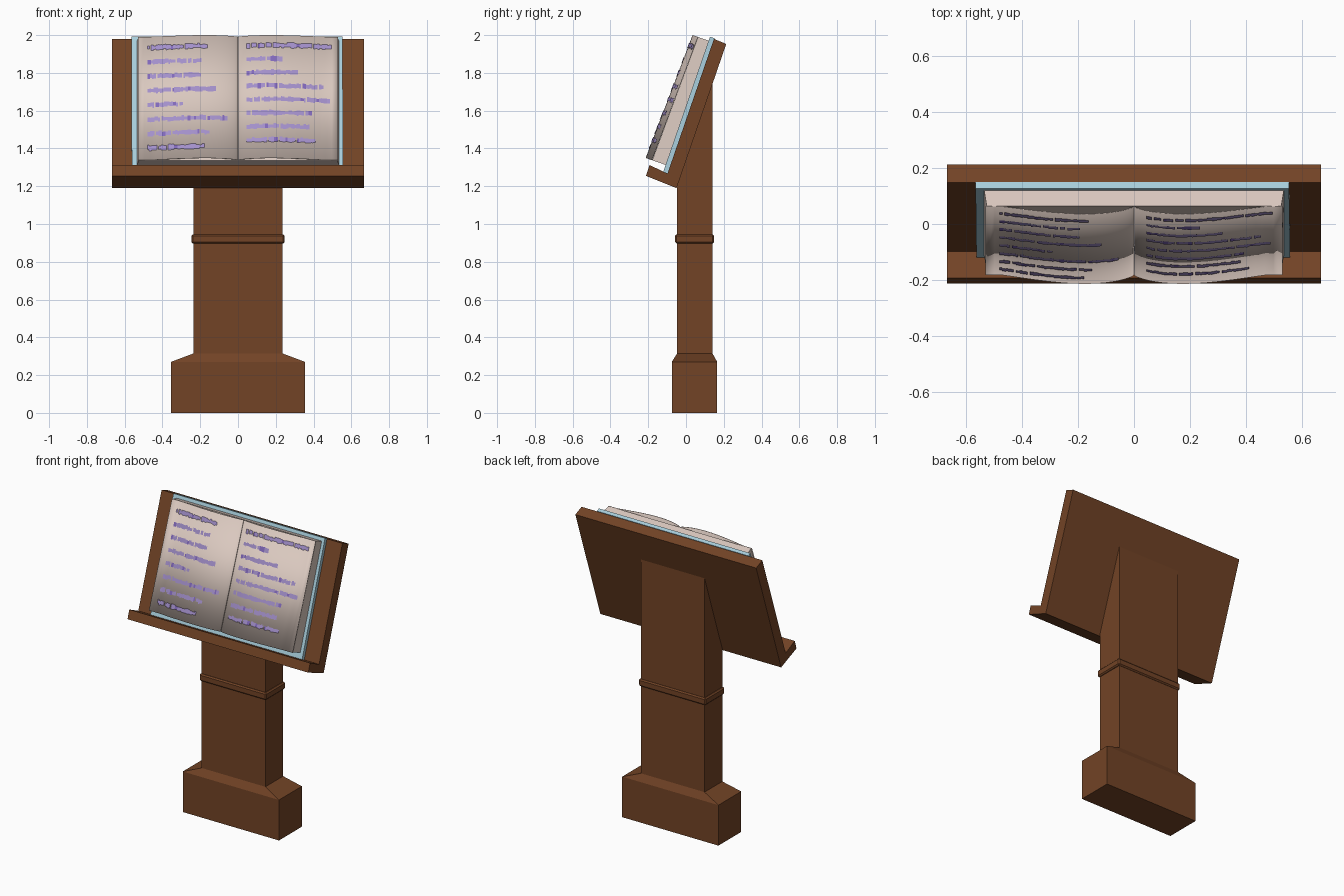
import bpy, bmesh, math, random

random.seed(4)
if "Cube" in bpy.data.objects:
    bpy.data.objects.remove(bpy.data.objects["Cube"])


def material(name, rgb):
    m = bpy.data.materials.new(name)
    m.use_nodes = True
    m.diffuse_color = (*rgb, 1)
    m.node_tree.nodes["Principled BSDF"].inputs["Base Color"].default_value = (*rgb, 1)
    return m


wood = material("brown wood", (0.17, 0.057, 0.019))
paper = material("cream paper", (0.70, 0.58, 0.52))
cover_blue = material("pale blue cover", (0.40, 0.63, 0.73))
ink = material("lilac ink", (0.37, 0.28, 0.60))
dark_ink = material("violet ink", (0.22, 0.14, 0.50))


def make(name, verts, faces, mats, fix_normals=True):
    mesh = bpy.data.meshes.new(name)
    bm = bmesh.new()
    vs = [bm.verts.new(v) for v in verts]
    for f in faces:
        bm.faces.new([vs[i] for i in f])
    if fix_normals:
        bmesh.ops.recalc_face_normals(bm, faces=bm.faces)
    bm.to_mesh(mesh)
    bm.free()
    for m in mats:
        mesh.materials.append(m)
    ob = bpy.data.objects.new(name, mesh)
    bpy.context.collection.objects.link(ob)
    return ob


def loft(name, rings, mat):
    """Closed solid through rings with equal point counts."""
    n = len(rings[0])
    verts = [p for r in rings for p in r]
    faces = [list(range(n)), list(range(len(verts) - n, len(verts)))]
    for k in range(len(rings) - 1):
        for i in range(n):
            j = (i + 1) % n
            faces.append([k * n + i, k * n + j, k * n + n + j, k * n + n + i])
    return make(name, verts, faces, [mat])


def extrude_x(name, profile, x0, x1, mat):
    return loft(name, [[(x, y, z) for y, z in profile] for x in (x0, x1)], mat)


def rect(hx, y0, y1, z):
    return [(-hx, y0, z), (hx, y0, z), (hx, y1, z), (-hx, y1, z)]


# Plinth with sloped shoulder
loft("plinth", [rect(0.355, -0.075, 0.165, 0), rect(0.355, -0.075, 0.165, 0.27),
                rect(0.235, -0.047, 0.14, 0.315)], wood)

# Column with its top cut to the slope of the board
extrude_x("column", [(-0.047, 0.31), (0.14, 0.31), (0.14, 1.755),
                     (0.12, 1.755), (-0.06, 1.235), (-0.047, 1.2)], -0.235, 0.235, wood)

# Moulding band round the column
band = loft("column_band", [rect(0.247, -0.058, 0.149, 0.897),
                            rect(0.247, -0.058, 0.149, 0.945)], wood)
bevel = band.modifiers.new("bevel", "BEVEL")
bevel.width = 0.008
bevel.segments = 1

# Sloped board with its ledge
extrude_x("board_and_ledge", [(-0.05, 1.19), (-0.212, 1.255), (-0.193, 1.312),
                              (-0.098, 1.267), (0.148, 1.98), (0.213, 1.953)],
          -0.667, 0.667, wood)

# Book frame: u runs up the board, n stands out from it
FOOT_Y, FOOT_Z, SIN, COS = -0.098, 1.265, 0.327, 0.945
PAGE_LOW, PAGE_TOP = 0.042, 0.738


def on_board(x, u, n):
    return (x, FOOT_Y + SIN * u - COS * n, FOOT_Z + COS * u + SIN * n)


def on_page(x, u, n):
    return on_board(x, u, n * (1 + 0.2 * (1 - u / PAGE_TOP)))


def page_height(x):
    t = min(abs(x) / 0.47, 1)
    return 0.087 + 0.028 * math.sin(math.pi * t ** 0.7)


# Cover
loft("book_cover", [[on_board(x, u, n) for x, u in
                     ((-0.562, 0.003), (0.557, 0.003), (0.553, 0.76), (-0.565, 0.76))]
                    for n in (0, 0.025)], cover_blue)

# Page block
loft("page_block", [[on_page(x, u, n) for x, n in
                     ((-0.535, 0.02), (-0.525, 0.084), (0.525, 0.084), (0.535, 0.02))]
                    for u in (PAGE_LOW, PAGE_TOP)], paper)

# Open leaves arching away from the gutter, one on each side
STEPS = 24
for side, name in ((-1, "right_leaf"), (1, "left_leaf")):
    xs = sorted(side * 0.53 * (i / STEPS) ** 1.5 for i in range(STEPS + 1))
    verts = [on_page(x, u, page_height(x)) for u in (PAGE_LOW, PAGE_TOP) for x in xs]
    w = STEPS + 1
    leaf = make(name, verts, [(i, i + 1, w + i + 1, w + i) for i in range(STEPS)],
                [paper], False)
    solid = leaf.modifiers.new("thickness", "SOLIDIFY")
    solid.thickness = 0.003
    for p in leaf.data.polygons:
        p.use_smooth = True


# Ragged handwritten lines following the curve of the leaves
def writing(name, x_start, u_top, gap, lengths):
    verts, faces, shades = [], [], []
    for row, length in enumerate(lengths):
        u = u_top - gap * row
        x = x_start
        while x < x_start + length:
            x2 = x + random.uniform(0.008, 0.02)
            lo = u - random.uniform(0.008, 0.017)
            hi = u + random.uniform(0.007, 0.016)
            b = len(verts)
            verts += [on_page(px, pu, page_height(px) + 0.0025)
                      for px, pu in ((x, lo), (x2, lo), (x2, hi), (x, hi))]
            faces.append((b, b + 1, b + 2, b + 3))
            shades.append(1 if random.random() < 0.1 else 0)
            x = x2 + (0.008 if random.random() < 0.12 else 0)
    ob = make(name, verts, faces, [ink, dark_ink], False)
    for p, s in zip(ob.data.polygons, shades):
        p.material_index = s


writing("right_page_writing", -0.48, 0.676, 0.081,
        (0.31, 0.28, 0.28, 0.35, 0.18, 0.41, 0.32, 0.30))
writing("left_page_writing", 0.045, 0.681, 0.0763,
        (0.44, 0.19, 0.27, 0.40, 0.43, 0.33, 0.34, 0.36))
